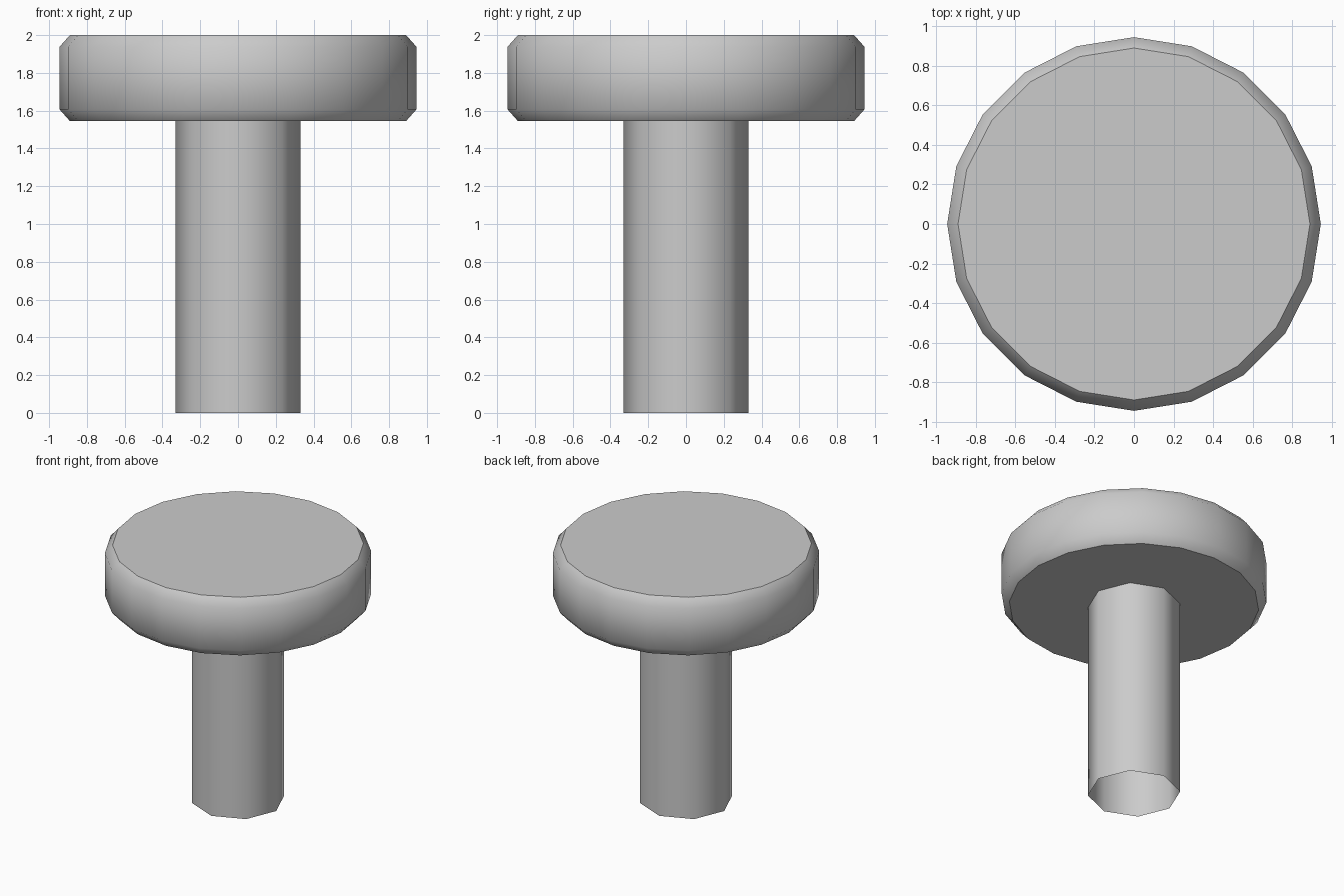
import bpy, bmesh
from math import cos, sin, tau

if "Cube" in bpy.data.objects:
    bpy.data.objects.remove(bpy.data.objects["Cube"])


def lathe(name, profile, sides, caps):
    """Spin (radius, z) rings around z; smooth sides, optional flat end caps."""
    bm = bmesh.new()
    rings = [[bm.verts.new((r * cos(tau * i / sides), r * sin(tau * i / sides), z))
              for i in range(sides)] for r, z in profile]
    for low, high in zip(rings, rings[1:]):
        for i in range(sides):
            j = (i + 1) % sides
            bm.faces.new((low[i], low[j], high[j], high[i])).smooth = True
    if caps:
        bm.faces.new(rings[0][::-1])
        bm.faces.new(rings[-1])
    mesh = bpy.data.meshes.new(name)
    bm.to_mesh(mesh)
    bm.free()
    obj = bpy.data.objects.new(name, mesh)
    bpy.context.collection.objects.link(obj)
    return obj


# Hollow octagonal stem, open at the bottom
lathe("stem", [(0.33, 0), (0.33, 1.545)], 8, False)

# Round knob head with chamfered rims
lathe("knob_head", [(0.89, 1.545), (0.945, 1.607), (0.945, 1.938), (0.89, 2.0)], 20, True)
